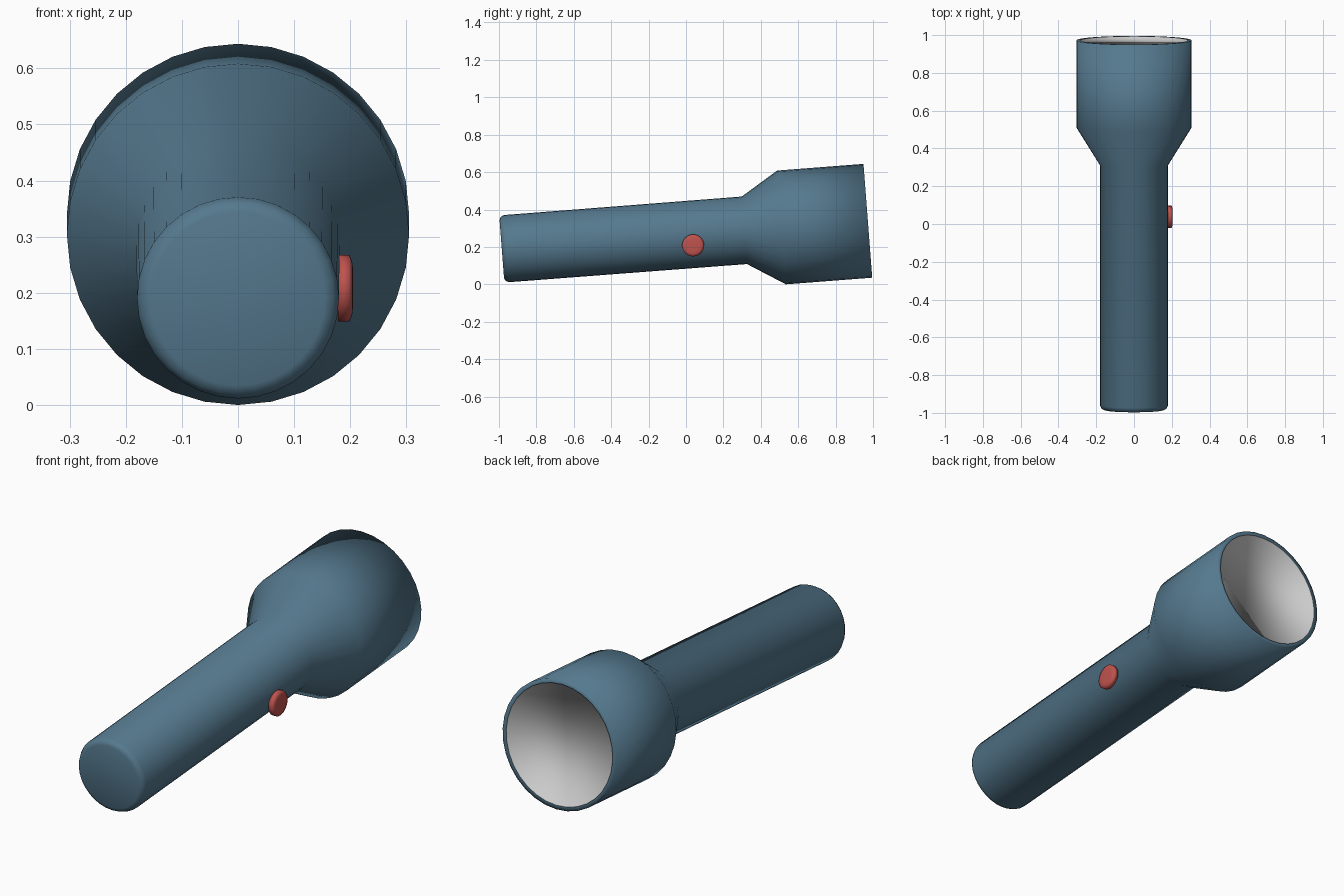
import bpy, bmesh, math
from mathutils import Vector

if "Cube" in bpy.data.objects:
    bpy.data.objects.remove(bpy.data.objects["Cube"])

TILT = math.radians(4.4)


def material(name, color):
    m = bpy.data.materials.new(name)
    m.diffuse_color = (*color, 1)
    m.use_nodes = True
    m.node_tree.nodes["Principled BSDF"].inputs["Base Color"].default_value = m.diffuse_color
    return m


def lathe(name, profile, origin, axis, down, sides, mat=None, caps=(True, True)):
    """Revolve (distance, radius) points about an axis; the first side points along 'down'."""
    origin, axis, down = Vector(origin), Vector(axis), Vector(down)
    side = axis.cross(down)
    bm = bmesh.new()
    rings = []
    for t, r in profile:
        ring = []
        for i in range(sides):
            a = 2 * math.pi * i / sides
            ring.append(bm.verts.new(origin + axis * t + (down * math.cos(a) + side * math.sin(a)) * r))
        rings.append(ring)
    for a, b in zip(rings, rings[1:]):
        for i in range(sides):
            j = (i + 1) % sides
            bm.faces.new((a[i], a[j], b[j], b[i]))
    if caps[0]:
        bm.faces.new(rings[0][::-1])
    if caps[1]:
        bm.faces.new(rings[-1])
    for f in bm.faces:
        f.smooth = True
    me = bpy.data.meshes.new(name)
    bm.to_mesh(me)
    bm.free()
    if mat:
        me.materials.append(mat)
    ob = bpy.data.objects.new(name, me)
    bpy.context.collection.objects.link(ob)
    return ob


blue = material("blue_shell", (0.09, 0.19, 0.27))
red = material("red_switch", (0.52, 0.085, 0.075))

tail = (0, -0.985, 0.189)
axis = (0, math.cos(TILT), math.sin(TILT))
down = (0, math.sin(TILT), -math.cos(TILT))

# Handle, flared neck, head and rim in one shell
lathe("torch_body",
      [(0, 0.155), (0.007, 0.171), (0.025, 0.18), (1.301, 0.181),
       (1.50, 0.305), (1.963, 0.305), (1.963, 0.286)],
      tail, axis, down, 32, blue, caps=(True, False))

# Slightly recessed lens
lathe("lens", [(1.963, 0.286), (1.955, 0.286)],
      tail, axis, down, 32, caps=(False, True))

# Round switch on the right side
lathe("switch_button",
      [(0.178, 0.059), (0.199, 0.059), (0.204, 0.045), (0.205, 0.03)],
      (0, 0.038, 0.208), (1, 0, 0), (0, 0, -1), 24, red)
